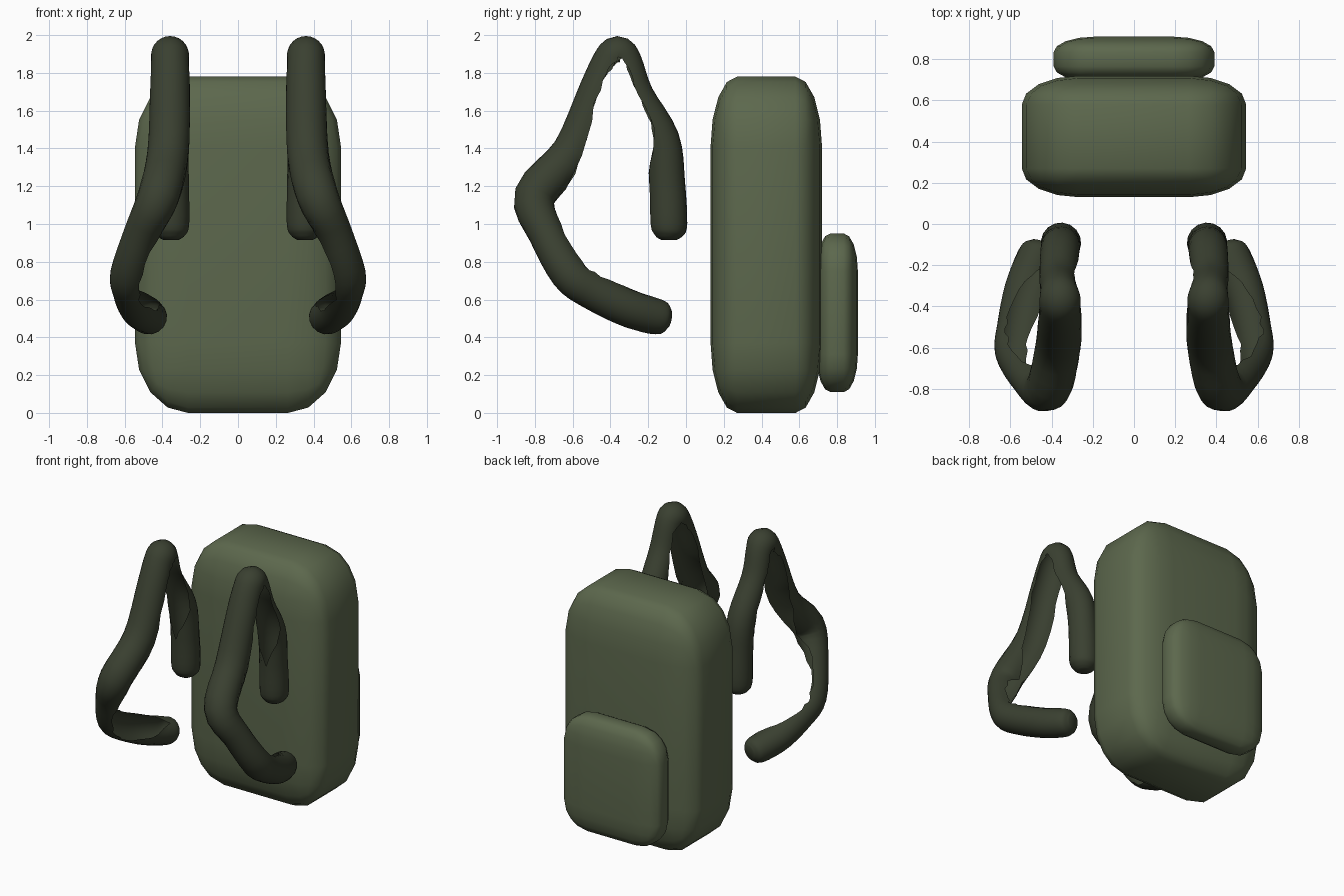
import bpy, bmesh, math, random
from mathutils import Vector

random.seed(4)
if "Cube" in bpy.data.objects:
    bpy.data.objects.remove(bpy.data.objects["Cube"], do_unlink=True)


def material(name, rgb):
    m = bpy.data.materials.new(name)
    m.use_nodes = True
    m.diffuse_color = (*rgb, 1)
    m.node_tree.nodes["Principled BSDF"].inputs["Base Color"].default_value = (*rgb, 1)
    return m


olive = material("olive canvas", (0.108, 0.138, 0.074))
dark = material("dark olive webbing", (0.042, 0.051, 0.030))


def finish(name, bm, mat):
    me = bpy.data.meshes.new(name)
    bm.to_mesh(me)
    bm.free()
    ob = bpy.data.objects.new(name, me)
    bpy.context.collection.objects.link(ob)
    me.materials.append(mat)
    bpy.ops.object.select_all(action="DESELECT")
    ob.select_set(True)
    bpy.context.view_layer.objects.active = ob
    bpy.ops.object.shade_smooth_by_angle(angle=math.radians(60))
    return ob


def soft_box(name, centre, size, radii, mat):
    """Cushion box: bevelled in a space where every corner radius is one."""
    bm = bmesh.new()
    bmesh.ops.create_cube(bm, size=1)
    bmesh.ops.scale(bm, vec=[s / r for s, r in zip(size, radii)], verts=bm.verts)
    bmesh.ops.bevel(bm, geom=bm.edges[:], offset=1, offset_type="OFFSET",
                    segments=4, profile=0.5, affect="EDGES")
    bmesh.ops.scale(bm, vec=radii, verts=bm.verts)
    bmesh.ops.translate(bm, vec=centre, verts=bm.verts)
    return finish(name, bm, mat)


# Main bag and the back pocket
soft_box("bag_body", (0, 0.425, 0.89), (1.09, 0.59, 1.78), (0.28, 0.14, 0.37), olive)
soft_box("back_pocket", (0, 0.8, 0.53), (0.78, 0.22, 0.84), (0.2, 0.075, 0.2), olive)

# Strap centre line: x, y, z, radius, half angle of the shell wrapping the outside
PATH = [
    (0.355, -0.09, 0.915, 0.04, 180), (0.355, -0.09, 0.94, 0.075, 180),
    (0.355, -0.09, 1.0, 0.097, 180), (0.355, -0.10, 1.22, 0.095, 180),
    (0.36, -0.13, 1.45, 0.095, 115), (0.37, -0.26, 1.68, 0.09, 75),
    (0.365, -0.32, 1.85, 0.09, 80), (0.36, -0.36, 1.895, 0.1, 110),
    (0.36, -0.40, 1.85, 0.1, 100), (0.36, -0.46, 1.71, 0.105, 90),
    (0.37, -0.60, 1.38, 0.11, 110), (0.42, -0.80, 1.15, 0.11, 170),
    (0.51, -0.74, 0.95, 0.095, 110), (0.575, -0.62, 0.74, 0.1, 95),
    (0.565, -0.50, 0.65, 0.1, 95), (0.53, -0.32, 0.56, 0.1, 130),
    (0.48, -0.18, 0.515, 0.097, 180), (0.455, -0.12, 0.505, 0.085, 180),
    (0.445, -0.09, 0.50, 0.05, 180),
]
SIDES, STEPS = 16, 4


def smooth_path(keys):
    """Catmull-Rom interpolation of every channel."""
    out = []
    for i in range(len(keys) - 1):
        a, b, c, d = (Vector(keys[min(max(j, 0), len(keys) - 1)])
                      for j in range(i - 1, i + 3))
        for s in range(STEPS):
            t = s / STEPS
            out.append(b + (c - a) * t / 2 + (a * 2 - b * 5 + c * 4 - d) * t * t / 2
                       + (b * 3 - a - c * 3 + d) * t ** 3 / 2)
    return out + [Vector(keys[-1])]


def strap(name, side):
    bm = bmesh.new()
    rings = smooth_path(PATH)
    points = [r.to_3d() if len(r) == 3 else Vector(r[:3]) for r in rings]
    hub = Vector((0.36, -0.35, 1.15))
    loops = []
    for i, (p, r) in enumerate(zip(points, rings)):
        tangent = (points[min(i + 1, len(points) - 1)] - points[max(i - 1, 0)]).normalized()
        # The open edge faces the hub of the strap loop
        away = p - hub
        away.x *= 4
        away = (away - tangent * away.dot(tangent)).normalized()
        across = tangent.cross(away)
        wrap = min(r[4], 180)
        loop = []
        for k in range(SIDES + 1):
            # Frayed edge where the shell is open
            fray = random.uniform(-6, 6) if k in (0, SIDES) and wrap < 165 else 0
            ang = math.radians(wrap * (2 * k / SIDES - 1) + fray)
            q = p + (away * math.cos(ang) + across * math.sin(ang)) * r[3]
            loop.append(bm.verts.new((q.x * side, q.y, q.z)))
        loops.append(loop)
    for a, b in zip(loops, loops[1:]):
        for k in range(SIDES):
            quad = (a[k], a[k + 1], b[k + 1], b[k])
            bm.faces.new(quad if side < 0 else quad[::-1])
    # Rounded tips
    bm.faces.new(loops[0][:SIDES] if side > 0 else loops[0][:SIDES][::-1])
    bm.faces.new(loops[-1][:SIDES][::-1] if side > 0 else loops[-1][:SIDES])
    bmesh.ops.remove_doubles(bm, verts=bm.verts, dist=0.0005)
    bmesh.ops.recalc_face_normals(bm, faces=bm.faces)
    finish(name, bm, dark)


strap("left_shoulder_strap", 1)
strap("right_shoulder_strap", -1)
